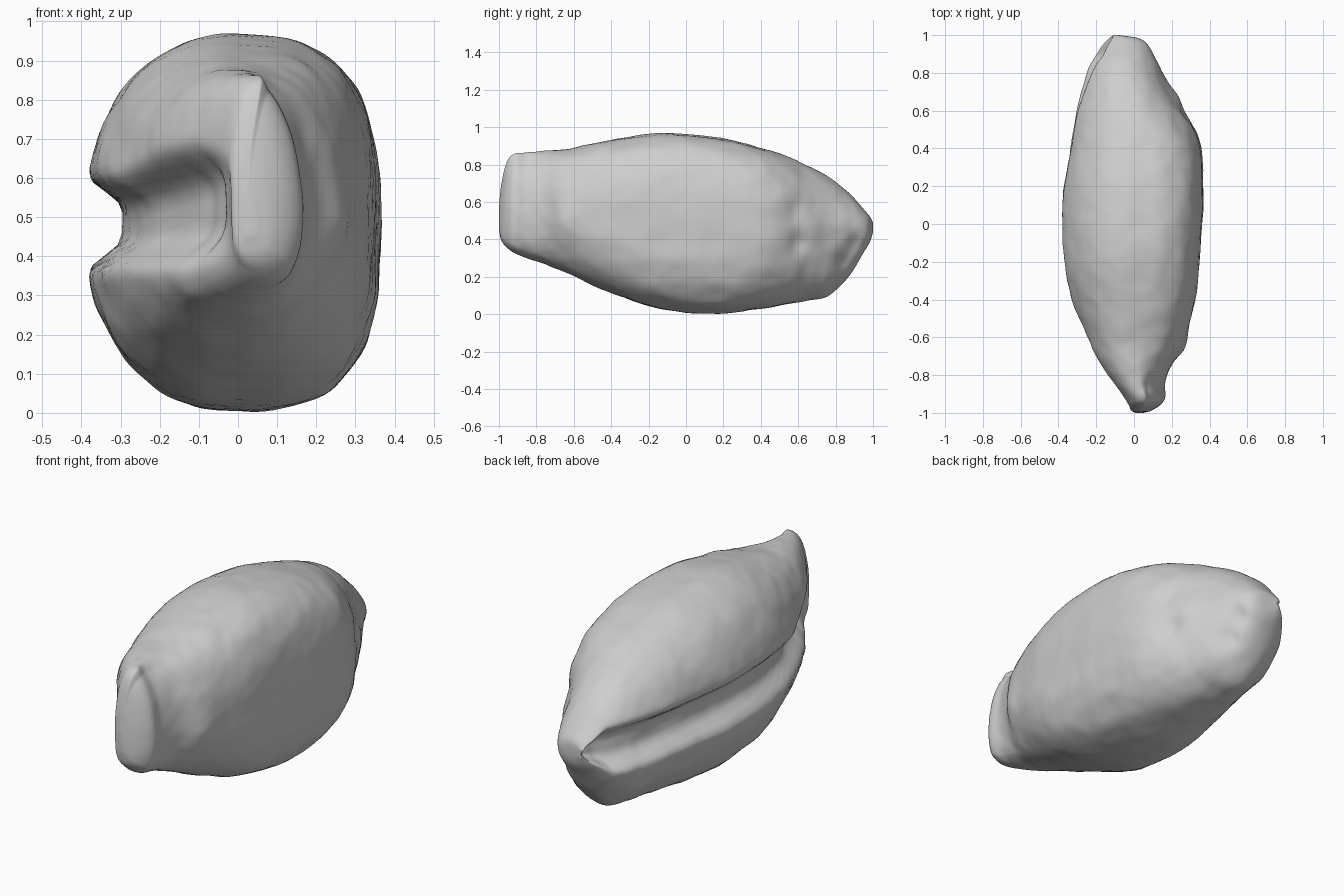
import bpy, bmesh, math
from mathutils import Vector, noise

cube = bpy.data.objects.get("Cube")
if cube:
    bpy.data.objects.remove(cube, do_unlink=True)

RINGS, SIDES = 120, 120

# Stations along the grain: y, crease-side x, back-side x, bottom z, top z
STATIONS = [
    (-1.0, 0.01, 0.04, 0.45, 0.57),
    (-0.99, -0.015, 0.08, 0.40, 0.68),
    (-0.96, -0.03, 0.135, 0.36, 0.81),
    (-0.92, -0.055, 0.165, 0.33, 0.855),
    (-0.85, -0.11, 0.165, 0.30, 0.865),
    (-0.76, -0.175, 0.195, 0.27, 0.87),
    (-0.66, -0.23, 0.255, 0.23, 0.88),
    (-0.4, -0.335, 0.325, 0.115, 0.93),
    (-0.15, -0.385, 0.35, 0.03, 0.965),
    (0.15, -0.39, 0.365, 0.005, 0.945),
    (0.4, -0.355, 0.355, 0.03, 0.89),
    (0.55, -0.33, 0.30, 0.055, 0.84),
    (0.64, -0.31, 0.245, 0.07, 0.80),
    (0.76, -0.275, 0.175, 0.10, 0.735),
    (0.87, -0.235, 0.12, 0.20, 0.65),
    (0.95, -0.18, 0.075, 0.33, 0.56),
    (0.985, -0.14, 0.02, 0.39, 0.52),
    (1.0, -0.11, -0.08, 0.44, 0.49),
]


def slope(i, k):
    a, b = STATIONS[max(i - 1, 0)], STATIONS[min(i + 1, len(STATIONS) - 1)]
    return (b[k] - a[k]) / (b[0] - a[0])


def section(y):
    """Smoothly interpolated section limits at y."""
    i = 0
    while i < len(STATIONS) - 2 and y > STATIONS[i + 1][0]:
        i += 1
    a, b = STATIONS[i], STATIONS[i + 1]
    h = b[0] - a[0]
    t = (y - a[0]) / h
    e = t * t * (3 - 2 * t)
    return [a[k] * (1 - e) + b[k] * e
            + h * slope(i, k) * t * (1 - t) ** 2
            - h * slope(i + 1, k) * t * t * (1 - t) for k in range(1, 5)]


def bell(*offsets):
    return math.exp(-sum(o * o for o in offsets))


def power(v, n):
    return math.copysign(abs(v) ** (2 / n), v)


# Germ hollows and small swellings on the rounded back: y, z, y size, z size, height
DETAILS = [
    (0.58, 0.55, 0.04, 0.06, -0.02),
    (0.59, 0.38, 0.05, 0.06, -0.025),
    (0.67, 0.46, 0.06, 0.06, 0.012),
    (0.84, 0.28, 0.045, 0.06, -0.03),
    (0.90, 0.37, 0.045, 0.06, -0.03),
    (-0.64, 0.47, 0.06, 0.10, 0.015),
]


def surface_point(y, angle):
    xl, xr, zb, zt = section(y)
    c, s = math.cos(angle), math.sin(angle)
    front = max(0.0, min(1.0, (-y - 0.45) / 0.4))
    n = max(2.1, 2.9 - 2 * y * y) if c > 0 else 2.15 + 0.4 * front
    width = xr - xl
    x = (xl + xr) / 2 + width / 2 * power(c, n)
    z = (zb + zt) / 2 + (zt - zb) / 2 * power(s, n)
    side = min(1, abs(c) * 2)
    if c < 0:
        # Lower lobe swells towards the front and thins towards the back
        x += 0.09 * y * (1 - y * y) * max(0, -s) * side
        # Long flat-floored crease, broad at the front, closed by the front lip
        deep = min(0.10 + 0.05 * front, 0.33 * width) * min(1, (1 + y) * 6)
        wide = min(0.09 + 0.04 * front, 0.22 * (zt - zb))
        off = (z - 0.485 - 0.045 * front + 0.02 * max(0, y)) / wide
        x += deep * bell(off * off) * side
    else:
        for dy, dz, sy, sz, height in DETAILS:
            x += height * bell((y - dy) / sy, (z - dz) / sz) * side
        # Front lip leans towards the crease at its top
        x -= 0.4 * front * max(0, -y - 0.6) * (z - 0.55) * side
    # Gentle wrinkles
    taper = min(1, (1 - abs(y)) * 8)
    bump = noise.noise(Vector((x * 9, y * 6, z * 9)))
    bump += 0.5 * noise.noise(Vector((x * 15, y * 18, z * 15)))
    out = Vector((c, 0, s)) * bump * 0.006 * taper
    return Vector((x, y, z)) + out


# Grain body lofted through the sections
bm = bmesh.new()
rings = []
for i in range(RINGS + 1):
    y = -math.cos(math.pi * i / RINGS)
    rings.append([bm.verts.new(surface_point(y, 2 * math.pi * j / SIDES))
                  for j in range(SIDES)])
for a, b in zip(rings, rings[1:]):
    for j in range(SIDES):
        k = (j + 1) % SIDES
        bm.faces.new((a[j], a[k], b[k], b[j]))
bm.faces.new(rings[0])
bm.faces.new(rings[-1])
bmesh.ops.recalc_face_normals(bm, faces=bm.faces)
mesh = bpy.data.meshes.new("grain_body")
bm.to_mesh(mesh)
bm.free()
body = bpy.data.objects.new("grain_body", mesh)
bpy.context.collection.objects.link(body)

# Single plain grey
grey = bpy.data.materials.new("plain_grey")
grey.use_nodes = True
colour = (0.62, 0.62, 0.62, 1)
grey.diffuse_color = colour
for node in grey.node_tree.nodes:
    if node.type == "BSDF_PRINCIPLED":
        node.inputs["Base Color"].default_value = colour
mesh.materials.append(grey)
for face in mesh.polygons:
    face.use_smooth = True
